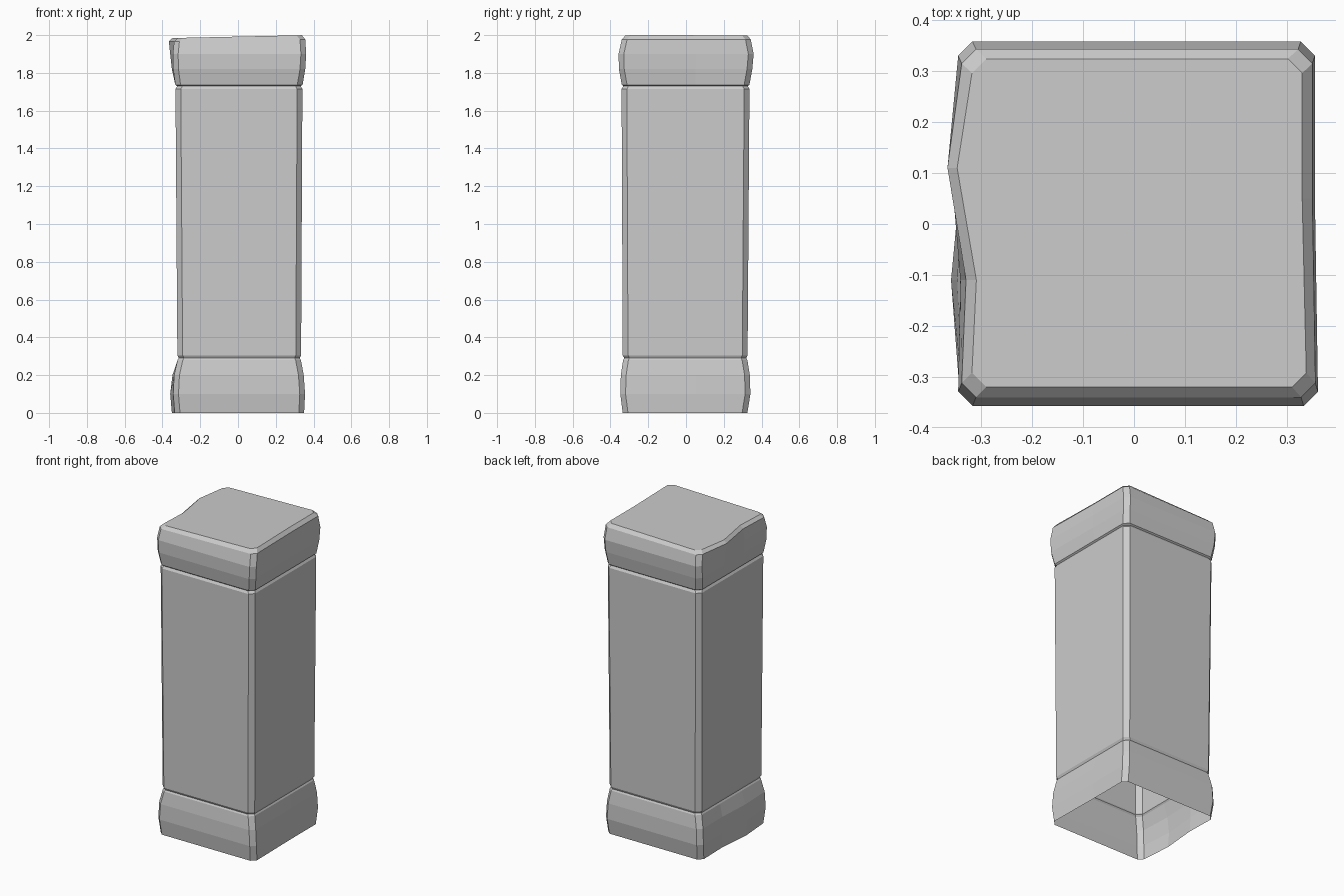
import bpy
import bmesh

cube = bpy.data.objects.get("Cube")
if cube:
    bpy.data.objects.remove(cube)

stone = bpy.data.materials.new("grey stone")
stone.use_nodes = True
GREY = (0.6, 0.6, 0.6, 1)
stone.diffuse_color = GREY
stone.node_tree.nodes["Principled BSDF"].inputs["Base Color"].default_value = GREY


def ring(z, left, right, front, back, wave=0.0, skew=0.0, tilt=0.0, cut=0.028):
    """Square outline with clipped corners; the left side can be wavy."""
    pts = [(left + cut, front), (right + skew - cut, front),
           (right + skew, front + cut), (right, 0.05), (right, back - cut),
           (right - cut, back), (left + cut, back), (left, back - cut),
           (left - wave, 0.11), (left + wave * 0.3, -0.11), (left, front + cut)]
    if wave < 0:
        pts[8] = (left - wave * 0.3, 0.11)
        pts[9] = (left + wave, -0.11)
    return [(x, y, z + tilt * x) for x, y in pts]


def loft(name, rings, closed_top=False):
    """Skin a stack of outlines into one open-bottomed shell."""
    bm = bmesh.new()
    loops = [[bm.verts.new(p) for p in ring(*r)] for r in rings]
    for low, high in zip(loops, loops[1:]):
        for i in range(len(low)):
            j = (i + 1) % len(low)
            bm.faces.new((low[i], low[j], high[j], high[i]))
    if closed_top:
        bm.faces.new(loops[-1])
    mesh = bpy.data.meshes.new(name)
    bm.to_mesh(mesh)
    bm.free()
    mesh.materials.append(stone)
    obj = bpy.data.objects.new(name, mesh)
    bpy.context.collection.objects.link(obj)
    return obj


# Bulging foot, open underneath, with a wavy left side
loft("base", [
    (0.00, -0.335, 0.345, -0.335, 0.325, -0.015, 0.005),
    (0.10, -0.343, 0.350, -0.348, 0.341, -0.016, 0.005),
    (0.20, -0.338, 0.345, -0.345, 0.338, -0.009, 0.003),
    (0.28, -0.320, 0.333, -0.333, 0.325),
    (0.29, -0.314, 0.327, -0.327, 0.319),
])

# Straight shaft, a little wider at the top, with bevelled ends
loft("shaft", [
    (0.29, -0.314, 0.327, -0.327, 0.319),
    (0.305, -0.321, 0.334, -0.335, 0.326),
    (1.715, -0.331, 0.341, -0.341, 0.336),
    (1.73, -0.322, 0.332, -0.332, 0.327),
])

# Bulging capital with a bevelled, slightly tilted top
loft("capital", [
    (1.73, -0.322, 0.332, -0.332, 0.327),
    (1.737, -0.332, 0.342, -0.340, 0.336),
    (1.82, -0.343, 0.352, -0.355, 0.351, 0.007, 0.004),
    (1.90, -0.345, 0.355, -0.357, 0.358, 0.014, 0.006),
    (1.972, -0.338, 0.350, -0.340, 0.343, 0.028, 0.006, 0.015),
    (1.992, -0.318, 0.330, -0.320, 0.324, 0.029, 0.008, 0.022),
], closed_top=True)
